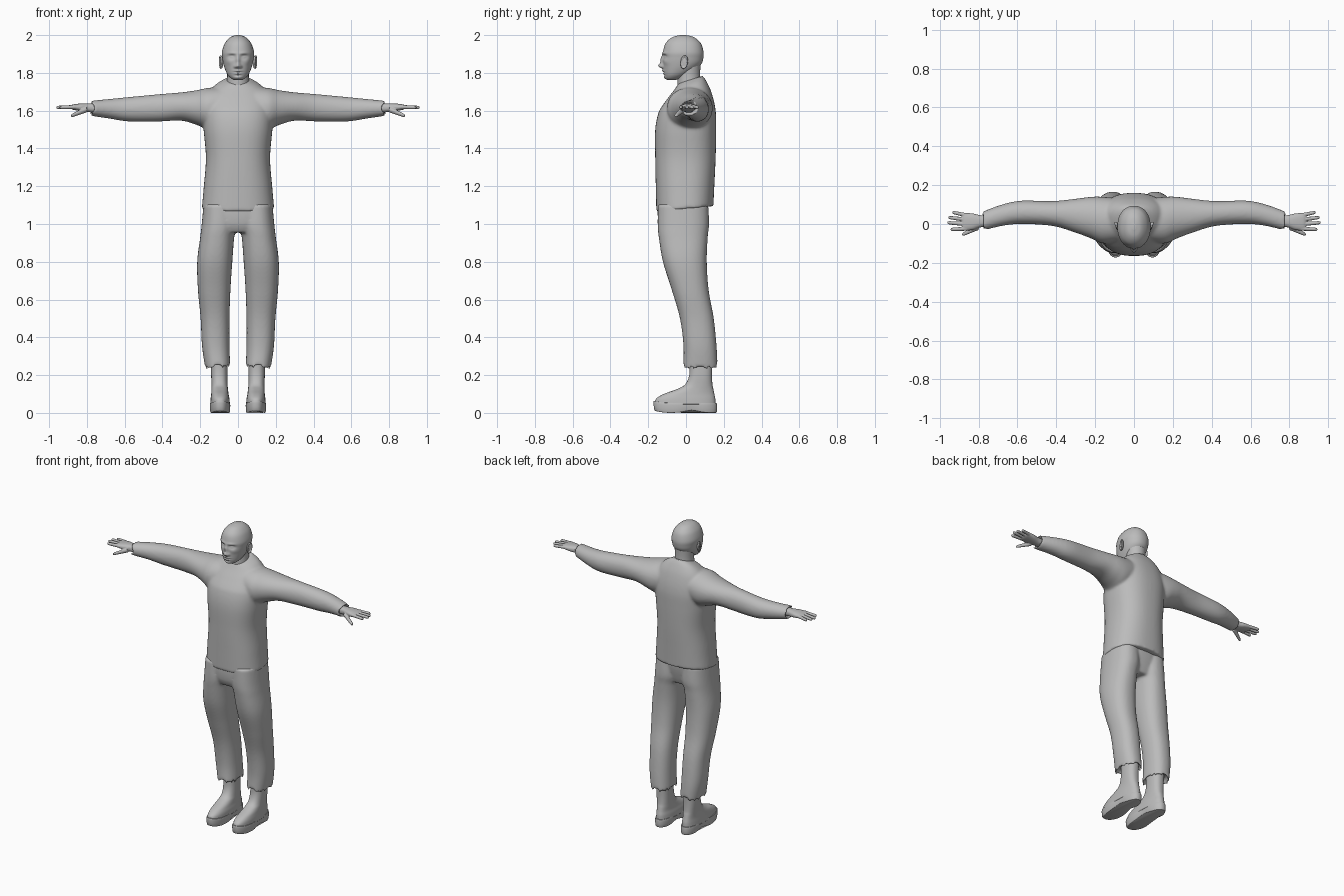
import bpy, bmesh, math
from math import exp, cos, sin, pi
from mathutils import Matrix

if "Cube" in bpy.data.objects:
    bpy.data.objects.remove(bpy.data.objects["Cube"])

grey = bpy.data.materials.new("plain_grey")
grey.use_nodes = True
grey.diffuse_color = (0.5, 0.5, 0.5, 1)
grey.node_tree.nodes["Principled BSDF"].inputs["Base Color"].default_value = (0.5, 0.5, 0.5, 1)


def spline(rings, steps):
    """Smoothly interpolate between the key sections."""
    out = []
    for i in range(len(rings) - 1):
        a, b, c, d = (rings[max(0, min(len(rings) - 1, i + k))] for k in (-1, 0, 1, 2))
        for s in range(steps):
            t = s / steps
            out.append([q + t * (r - p) / 2 + t * t * (p - 2.5 * q + 2 * r - d_ / 2)
                        + t ** 3 * (1.5 * (q - r) + (d_ - p) / 2)
                        for p, q, r, d_ in zip(a, b, c, d)])
    return out + [list(rings[-1])]


def loft(bm, rings, axis="Z", power=2.4, segs=48, steps=6, sides=(1,), fn=None, recess=0):
    """Skin sections (position, low a, high a, low b, high b) along an axis."""
    for side in sides:
        loops = []
        for t, a0, a1, b0, b1 in spline(rings, steps):
            loop = []
            for k in range(segs):
                c, s = cos(2 * pi * k / segs), sin(2 * pi * k / segs)
                a = (a0 + a1) / 2 + (a1 - a0) / 2 * math.copysign(abs(c) ** (2 / power), c)
                b = (b0 + b1) / 2 + (b1 - b0) / 2 * math.copysign(abs(s) ** (2 / power), s)
                p = (a, b, t) if axis == "Z" else (t, a, b)
                x, y, z = fn(*p) if fn else p
                loop.append(bm.verts.new((x * side, y, z)))
            loops.append(loop)
        faces = [bm.faces.new((p[k], p[(k + 1) % segs], q[(k + 1) % segs], q[k]))
                 for p, q in zip(loops, loops[1:]) for k in range(segs)]
        cap = bm.faces.new(loops[-1])
        bmesh.ops.recalc_face_normals(bm, faces=faces + [bm.faces.new(loops[0]), cap])
        if recess:
            bmesh.ops.inset_region(bm, faces=[cap], thickness=0.014, depth=-recess)


def finish(bm, name, voxel=0, smooth=4, angle=None):
    mesh = bpy.data.meshes.new(name)
    bm.to_mesh(mesh)
    bm.free()
    ob = bpy.data.objects.new(name, mesh)
    bpy.context.collection.objects.link(ob)
    mesh.materials.append(grey)
    mesh.shade_smooth()
    if voxel:
        rm = ob.modifiers.new("blend", "REMESH")
        rm.mode, rm.voxel_size, rm.use_smooth_shade = "VOXEL", voxel, True
        sm = ob.modifiers.new("soften", "SMOOTH")
        sm.factor, sm.iterations = 0.5, smooth
    if angle:
        bpy.ops.object.select_all(action="DESELECT")
        ob.select_set(True)
        bpy.context.view_layer.objects.active = ob
        bpy.ops.object.shade_smooth_by_angle(angle=angle)
    return ob


BOTH = (1, -1)


def wide(rows):
    """Sections centred on x = 0, given as (z, half width, front, back)."""
    return [(z, -w, w, f, b) for z, w, f, b in rows]


# Sweater: torso with tilted hem and collar, plus sleeves
def tilt(x, y, z):
    collar = max(0, (z - 1.6) / 0.16) * 0.3 * (y - 0.025)
    hem = max(0, (1.2 - z) / 0.12) * 0.1 * y
    return x, y, z + collar + hem


bm = bmesh.new()
loft(bm, wide([(1.08, .192, -.157, .145), (1.2, .181, -.16, .15), (1.35, .17, -.163, .157),
               (1.5, .182, -.163, .16), (1.6, .185, -.142, .157), (1.68, .165, -.1, .135),
               (1.735, .118, -.06, .108), (1.765, .064, -.04, .088)]), fn=tilt)
loft(bm, [(.08, -.09, .13, 1.53, 1.725), (.16, -.10, .14, 1.505, 1.72), (.22, -.075, .14, 1.525, 1.708),
          (.3, -.045, .13, 1.547, 1.697), (.42, -.01, .118, 1.543, 1.687), (.58, 0, .12, 1.543, 1.672),
          (.68, -.01, .1, 1.558, 1.662), (.785, -.036, .062, 1.573, 1.652)],
     axis="X", power=2.1, sides=BOTH, recess=0.03)
finish(bm, "sweater", 0.008, 8)

# Trousers: pelvis and two legs with open cuffs
bm = bmesh.new()
loft(bm, wide([(.955, .14, -.125, .085), (1.0, .17, -.145, .1), (1.08, .18, -.15, .115),
               (1.2, .165, -.14, .12)]))
loft(bm, [(1.1, .01, .183, -.148, .118), (1.0, .006, .192, -.15, .122), (.93, .02, .2, -.144, .115),
          (.8, .03, .216, -.122, .11), (.65, .04, .212, -.075, .12), (.5, .045, .198, -.032, .147),
          (.35, .045, .19, -.013, .162), (.23, .04, .172, -.016, .168)],
     sides=BOTH, power=2.3, recess=0.04)
finish(bm, "trousers", 0.008, 5)

# Head: skull shape with features pushed out of or into the face
FEATURES = [  # x, z, spread x, spread z, push
    (0, 1.865, .010, .026, .012), (0, 1.837, .013, .013, .022), (.014, 1.833, .008, .008, .008),
    (.033, 1.886, .018, .012, -.013), (.033, 1.884, .012, .007, .007), (.03, 1.904, .024, .008, .005),
    (0, 1.811, .02, .006, .007), (0, 1.803, .022, .003, -.004), (0, 1.796, .017, .005, .006),
    (0, 1.786, .02, .005, -.003), (0, 1.775, .02, .01, .006), (.05, 1.857, .018, .016, .004)]


def face(x, y, z):
    if y < -0.03:
        y -= sum(p * exp(-((abs(x) - fx) / sx) ** 2 - ((z - fz) / sz) ** 2)
                 for fx, fz, sx, sz, p in FEATURES)
    return x, y, z


bm = bmesh.new()
loft(bm, wide([(1.762, .018, -.095, -.055), (1.77, .036, -.108, -.03), (1.79, .055, -.116, .01),
               (1.82, .069, -.12, .055), (1.85, .078, -.122, .083), (1.88, .083, -.124, .092),
               (1.91, .085, -.122, .093), (1.95, .073, -.111, .082), (1.975, .056, -.092, .062),
               (1.992, .035, -.065, .035), (2.0, .01, -.03, 0)]),
     power=2.15, segs=128, steps=9, fn=face)
finish(bm, "head")

# Neck
bm = bmesh.new()
loft(bm, wide([(1.7, .064, -.045, .085), (1.78, .057, -.045, .075), (1.86, .06, -.04, .078)]), power=2)
finish(bm, "neck")

# Ears: a flattened lobe with a raised rim
bm = bmesh.new()
for side in BOTH:
    place = (Matrix.Translation((side * .087, -.008, 1.857)) @ Matrix.Rotation(side * -.3, 4, "Z")
             @ Matrix.Rotation(-.15, 4, "X"))
    bmesh.ops.create_uvsphere(bm, u_segments=24, v_segments=16, radius=1,
                              matrix=place @ Matrix.Diagonal((.007, .018, .033, 1)))
    for k in range(28):
        a = 2 * pi * k / 28
        bmesh.ops.create_icosphere(bm, subdivisions=2, radius=.0055, matrix=place @ Matrix.Translation(
            (side * .005, .016 * cos(a), .031 * sin(a))))
finish(bm, "ears", 0.0025, 3)


# Hands: palm, four fingers and a thumb
def digit(bm, start, end, r0, r1):
    rows = []
    for t, k in ((0, 1), (.3, 1), (.6, 1), (.88, 1), (.97, .7), (1, .2)):
        x, y, z = (p + t * (q - p) for p, q in zip(start, end))
        r = (r0 + t * (r1 - r0)) * k
        rows.append((x, y - r, y + r, z - r, z + r))
    loft(bm, rows, axis="X", power=2, segs=16, steps=3, sides=BOTH)


bm = bmesh.new()
loft(bm, [(.74, -.012, .042, 1.588, 1.638), (.79, -.017, .045, 1.592, 1.638), (.83, -.03, .054, 1.597, 1.638),
          (.87, -.034, .056, 1.604, 1.634), (.885, -.028, .05, 1.61, 1.628)],
     axis="X", sides=BOTH, segs=32)
for base, tip, reach in ((.045, .06, .935), (.022, .034, .956), (-.001, .007, .962), (-.024, -.028, .945)):
    digit(bm, (.86, base, 1.62), (reach, tip, 1.617), .011, .0085)
digit(bm, (.8, -.015, 1.607), (.885, -.055, 1.572), .016, .009)
finish(bm, "hands", 0.003, 3)

# Shoes: ankle boot uppers
bm = bmesh.new()
loft(bm, [(.045, .043, .147, -.165, .156), (.075, .045, .145, -.158, .155), (.1, .05, .142, -.118, .15),
          (.125, .053, .14, -.05, .145), (.15, .055, .14, -.005, .14), (.2, .056, .142, .017, .138),
          (.28, .056, .142, .02, .14)], sides=BOTH)
finish(bm, "boot_uppers")


# Shoes: soles with narrow waist, arch and lifted toe
def sole_shape(x, y, z):
    waist = exp(-((y - .03) / .05) ** 2)
    x = .095 + (x - .095) * (1 - .13 * waist)
    return x, y, z + .014 * waist * (z < .03) + .012 * max(0, (-.08 - y) / .09) ** 2


bm = bmesh.new()
loft(bm, [(0, .044, .146, -.162, .158), (.006, .041, .149, -.168, .163), (.04, .039, .151, -.172, .164),
          (.052, .041, .149, -.17, .162)], sides=BOTH, steps=2, fn=sole_shape)
finish(bm, "boot_soles", angle=math.radians(40))
